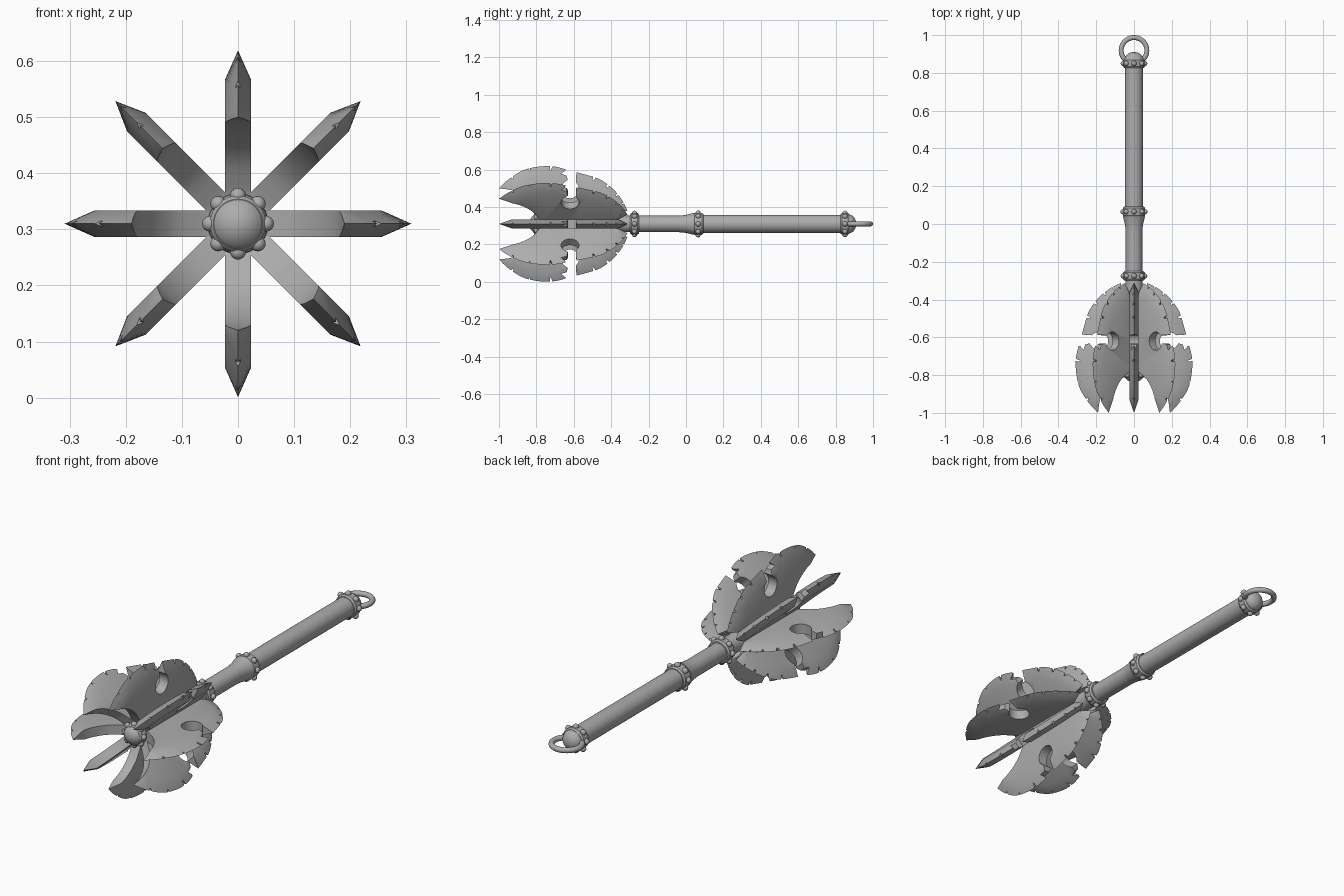
import bpy, bmesh, math
from mathutils import Vector, Matrix

if "Cube" in bpy.data.objects:
    bpy.data.objects.remove(bpy.data.objects["Cube"], do_unlink=True)

AXIS_Z = 0.31
HALF = 0.0235      # half thickness of a blade
BEVEL = 0.058      # width of the ground edge

steel = bpy.data.materials.new("grey_steel")
steel.use_nodes = True
steel.diffuse_color = (0.42, 0.42, 0.42, 1)
steel.node_tree.nodes["Principled BSDF"].inputs["Base Color"].default_value = (0.42, 0.42, 0.42, 1)


def make_object(name, bm, angle=35):
    bmesh.ops.remove_doubles(bm, verts=bm.verts, dist=0.0003)
    bmesh.ops.recalc_face_normals(bm, faces=bm.faces)
    mesh = bpy.data.meshes.new(name)
    bm.to_mesh(mesh)
    bm.free()
    mesh.materials.append(steel)
    obj = bpy.data.objects.new(name, mesh)
    bpy.context.collection.objects.link(obj)
    obj.location.z = AXIS_Z
    smooth(obj, angle)
    return obj


def smooth(obj, angle):
    bpy.ops.object.select_all(action='DESELECT')
    obj.select_set(True)
    bpy.context.view_layer.objects.active = obj
    bpy.ops.object.shade_smooth_by_angle(angle=math.radians(angle))


def lathe(name, profile, sides=32):
    """Turn (y, radius) points about the long axis."""
    bm = bmesh.new()
    rings = []
    for y, r in profile:
        rings.append([bm.verts.new((r * math.cos(a), y, r * math.sin(a)))
                      for a in (math.tau * i / sides for i in range(sides))])
    for a, b in zip(rings, rings[1:]):
        for i in range(sides):
            j = (i + 1) % sides
            bm.faces.new((a[i], a[j], b[j], b[i]))
    return make_object(name, bm)


def dome(y, r, height, steps=8):
    """Profile of a rounded end, from the rim to the pole."""
    return [(y + height * math.sin(t), r * math.cos(t))
            for t in (math.pi / 2 * i / steps for i in range(steps + 1))]


def curve_through(points, steps=4):
    """Smooth curve through the points."""
    p = [Vector(q) for q in points]
    p = [2 * p[0] - p[1]] + p + [2 * p[-1] - p[-2]]
    out = []
    for a, b, c, d in zip(p, p[1:], p[2:], p[3:]):
        for t in (i / steps for i in range(steps)):
            out.append(0.5 * (2 * b + (c - a) * t + (2 * a - 5 * b + 4 * c - d) * t ** 2
                              + (3 * b - a - 3 * c + d) * t ** 3))
    return out + [p[-2]]


def prism(bm, points):
    """Cutter across the blade from (y, r) points."""
    lo, hi = ([bm.verts.new((x, y, r)) for y, r in points] for x in (-0.1, 0.1))
    bm.faces.new(lo)
    bm.faces.new(hi)
    for i in range(len(points)):
        j = (i + 1) % len(points)
        bm.faces.new((lo[i], lo[j], hi[j], hi[i]))


# Handle, collars, front ball and domed end
lathe("core_rod", [(-0.8, 0), (-0.8, 0.043), (-0.5, 0.043), (-0.46, 0.055), (-0.42, 0.055),
                   (-0.38, 0.044), (-0.3, 0.044), (-0.04, 0.044), (0.0, 0.048), (0.04, 0.058),
                   (0.04, 0)])
lathe("front_ball", [(-0.785 - y, r) for y, r in reversed(dome(0, 0.054, 0.054))]
      + dome(-0.785, 0.054, 0.054))
lathe("grip", [(0.08, 0), (0.08, 0.048), (0.84, 0.048), (0.84, 0)])
lathe("end_cap", [(0.86, 0), (0.86, 0.05)] + dome(0.87, 0.05, 0.04))


def collar(name, y, width, r):
    w = width / 2
    lathe(name, [(y - w, 0), (y - w, r - 0.006), (y - w + 0.008, r),
                 (y + w - 0.008, r), (y + w, r - 0.006), (y + w, 0)])
    bm = bmesh.new()
    for i in range(8):
        a = math.tau * i / 8
        bmesh.ops.create_uvsphere(bm, u_segments=12, v_segments=8, radius=0.014,
                                  matrix=Matrix.Translation((r * math.cos(a), y, r * math.sin(a))))
    make_object(name + "_studs", bm, 60)


collar("neck_collar", -0.275, 0.05, 0.057)
collar("middle_collar", 0.065, 0.056, 0.058)
collar("end_collar", 0.85, 0.05, 0.057)
collar("head_collar", -0.8, 0.035, 0.05)

# Hanging ring
bpy.ops.mesh.primitive_torus_add(major_segments=40, minor_segments=12, major_radius=0.068,
                                 minor_radius=0.013, location=(0, 0.919, AXIS_Z))
ring = bpy.context.object
ring.name = "hanging_ring"
ring.data.materials.append(steel)
smooth(ring, 60)

# Blade: loft between the sharp outer edge and the thick inner edge
outer = curve_through([(-1, .19), (-.95, .237), (-.87, .287), (-.78, .307), (-.70, .306),
                       (-.62, .285), (-.54, .264), (-.46, .238), (-.39, .187), (-.34, .125),
                       (-.313, .07)])
inner = curve_through([(-1, .19), (-.93, .18), (-.87, .155), (-.82, .115), (-.785, .06),
                       (-.76, .02), (-.66, .02), (-.54, .02), (-.45, .03), (-.38, .055),
                       (-.313, .07)])
bm = bmesh.new()
sections = []
for o, i in zip(outer, inner):
    span = (i - o).length
    ridge = o + (i - o) * min(1, BEVEL / span) * 0.95 if span else o
    h = HALF * min(1, span / BEVEL)
    sections.append([bm.verts.new((x, p.x, p.y)) for x, p in
                     ((0, o), (h, ridge), (h, i), (-h, i), (-h, ridge))])
for a, b in zip(sections, sections[1:]):
    for k in range(5):
        m = (k + 1) % 5
        bm.faces.new((a[k], a[m], b[m], b[k]))
blade = make_object("blade_1", bm)

# Keyhole gap and battle nicks cut from the blade
bm = bmesh.new()
arc = [(-0.62 + 0.048 * math.cos(t), 0.185 + 0.048 * math.sin(t))
       for t in (math.radians(130 + 280 * i / 20) for i in range(21))]
prism(bm, arc + [(-.588, .25), (-.575, .36), (-.65, .36), (-.645, .285), (-.668, .268),
                 (-.638, .258), (-.632, .235)])
nicks = [(-.925, .243, 125, .022), (-.835, .287, 100, .012), (-.725, .287, 80, .015),
         (-.497, .233, 70, .018), (-.425, .197, 50, .022), (-.376, .152, 30, .018),
         (-.342, .108, 25, .012)]
for y, r, direction, size in nicks:
    a = math.radians(direction)
    d = Vector((math.cos(a), math.sin(a)))
    side = Vector((-d.y, d.x)) * size * 0.6
    tip = Vector((y, r))
    prism(bm, [tip - side * 0.3, tip + d * 0.06 - side * 1.6, tip + d * 0.06 + side, tip + side * 0.3])
cutter = make_object("blade_cutter", bm)
cutter.hide_render = True
cut = blade.modifiers.new("cut", 'BOOLEAN')
cut.operation = 'DIFFERENCE'
cut.solver = 'EXACT'
cut.object = cutter
bpy.context.view_layer.update()
result = blade.evaluated_get(bpy.context.evaluated_depsgraph_get())
mesh = bpy.data.meshes.new_from_object(result)
blade.modifiers.clear()
blade.data = mesh
bpy.data.objects.remove(cutter, do_unlink=True)
smooth(blade, 30)

# Eight blades around the head
for i in range(1, 8):
    copy = bpy.data.objects.new(f"blade_{i + 1}", mesh)
    copy.location.z = AXIS_Z
    copy.rotation_euler.y = math.tau * i / 8
    bpy.context.collection.objects.link(copy)
